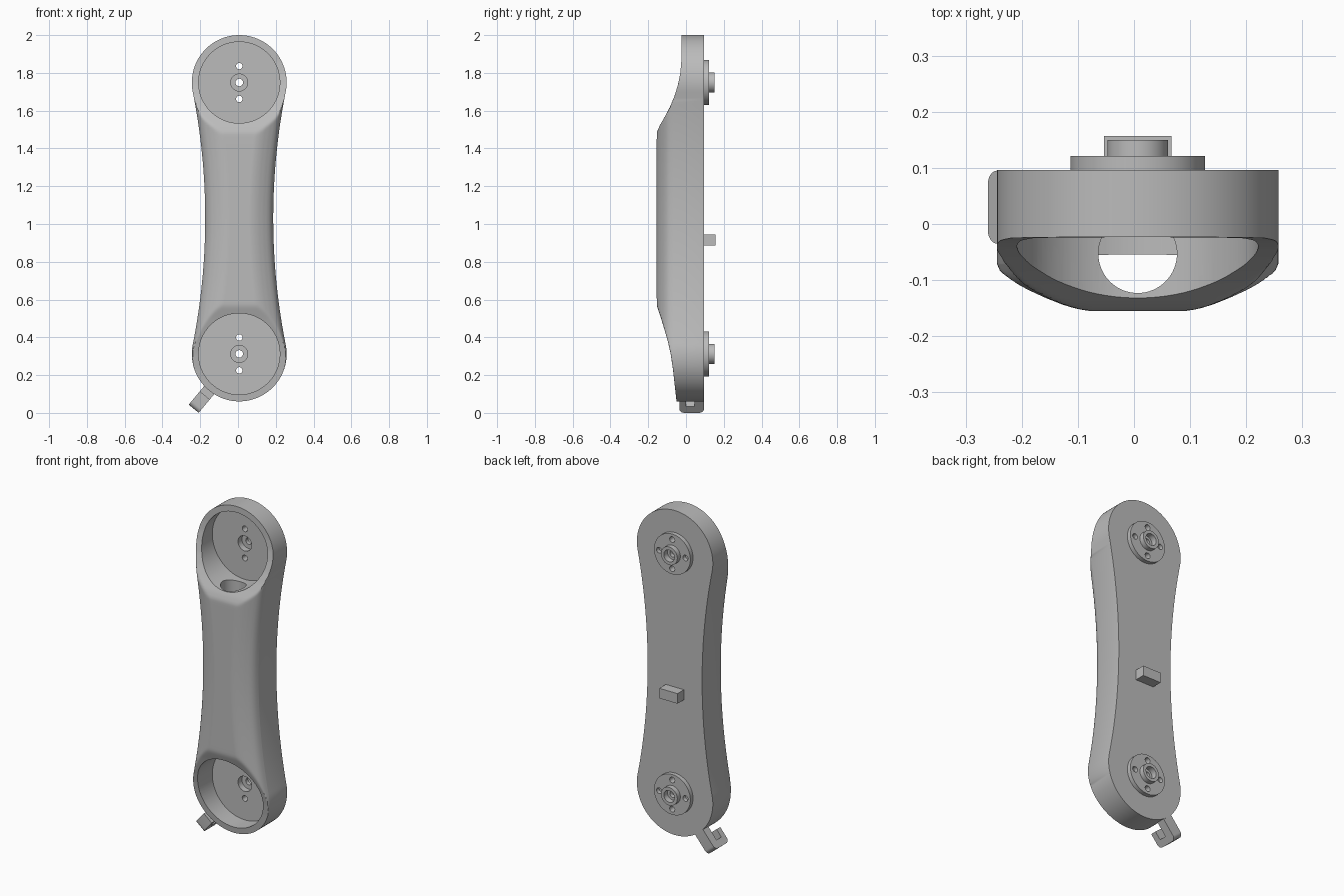
import bpy, bmesh, math
from mathutils import Matrix, Vector

if "Cube" in bpy.data.objects:
    bpy.data.objects.remove(bpy.data.objects["Cube"], do_unlink=True)

CX, R, BACK, FLOOR = 0.0065, 0.251, 0.096, 0.055
LOW, HIGH = 0.312, 1.749
MID, HALF_GAP, WAIST = (LOW + HIGH) / 2, (HIGH - LOW) / 2, 0.18
# radius of the concave side arc that is tangent to both end circles
ARC = (HALF_GAP**2 + WAIST**2 - R**2) / (2 * (R - WAIST))

grey = bpy.data.materials.new("plain grey")
grey.use_nodes = True
grey.diffuse_color = (0.5, 0.5, 0.5, 1)
grey.node_tree.nodes["Principled BSDF"].inputs["Base Color"].default_value = grey.diffuse_color


def make(name, bm):
    bm.normal_update()
    bmesh.ops.recalc_face_normals(bm, faces=bm.faces)
    mesh = bpy.data.meshes.new(name)
    bm.to_mesh(mesh)
    bm.free()
    mesh.materials.append(grey)
    obj = bpy.data.objects.new(name, mesh)
    bpy.context.collection.objects.link(obj)
    return obj


def cylinder(name, radius, start, end, sides=48):
    a, b = Vector(start), Vector(end)
    bm = bmesh.new()
    bmesh.ops.create_cone(bm, cap_ends=True, segments=sides, radius1=radius,
                          radius2=radius, depth=(b - a).length)
    turn = (b - a).to_track_quat("Z", "Y").to_matrix().to_4x4()
    bm.transform(Matrix.Translation((a + b) / 2) @ turn)
    return make(name, bm)


def rod(name, radius, z, y0, y1, dx=0, sides=48):
    return cylinder(name, radius, (CX + dx, y0, z), (CX + dx, y1, z), sides)


def cut(obj, cutters, operation="DIFFERENCE"):
    for c in cutters:
        c.hide_render = True
        mod = obj.modifiers.new("cut", "BOOLEAN")
        mod.operation, mod.solver, mod.object = operation, "EXACT", c
        bpy.context.view_layer.objects.active = obj
        bpy.ops.object.modifier_apply(modifier=mod.name)
        bpy.data.objects.remove(c, do_unlink=True)


def smooth(obj):
    bpy.ops.object.select_all(action="DESELECT")
    obj.select_set(True)
    bpy.context.view_layer.objects.active = obj
    bpy.ops.object.shade_smooth_by_angle(angle=math.radians(30))


def interp(points, v):
    for (a, fa), (b, fb) in zip(points, points[1:]):
        if v <= b:
            return fa + (fb - fa) * max(0, (v - a) / (b - a))
    return points[-1][1]


# Body: cross-sections lofted along the height
PROFILE = [(0.06, -0.05), (0.15, -0.06), (0.23, -0.069), (0.31, -0.081), (0.37, -0.094),
           (0.43, -0.111), (0.5, -0.132), (0.57, -0.156), (0.63, -0.18), (1.43, -0.18),
           (1.48, -0.157), (1.52, -0.14), (1.57, -0.111), (1.62, -0.085), (1.68, -0.06),
           (1.74, -0.042), (1.8, -0.03), (1.86, -0.025), (2, -0.023)]
SHOULDER = [(0, -0.07), (0.006, -0.087), (0.012, -0.098), (0.02, -0.108), (0.032, -0.118),
            (0.055, -0.132), (0.08, -0.144), (0.1, -0.151), (0.12, -0.155)]


def half_width(z):
    touch = HALF_GAP * ARC / (ARC + R)
    if abs(z - MID) < touch:
        return WAIST + ARC - math.sqrt(ARC**2 - (z - MID)**2)
    rise = abs(z - MID) - HALF_GAP
    return math.sqrt(max(R * R - rise * rise, 1e-8))


def front(z, inset):
    # soft maximum of the side profile and the rounded shoulder
    a, b = interp(PROFILE, z), interp(SHOULDER, inset)
    return (a + b + math.hypot(a - b, 0.003)) / 2


def body():
    cap = [R * math.sin(math.pi / 2 * i / 28) for i in range(29)]
    steps = 120
    heights = [LOW - c for c in reversed(cap)]
    heights += [LOW + (HIGH - LOW) * i / steps for i in range(1, steps)]
    heights += [HIGH + c for c in cap]
    columns = 24
    offsets = [0.14 * (i / columns)**1.6 for i in range(columns + 1)]
    bm = bmesh.new()
    rings = []
    for z in heights:
        w = half_width(z)
        scale = min(1, w / 0.16)
        inset = [w - o * scale for o in offsets]
        xs = [-x for x in inset] + [0] + inset[::-1]
        points = [(-w, BACK)] + [(x, front(z, w - abs(x))) for x in xs] + [(w, BACK)]
        rings.append([bm.verts.new((CX + x, y, z)) for x, y in points])
    for r0, r1 in zip(rings, rings[1:]):
        n = len(r0)
        for i in range(n):
            j = (i + 1) % n
            bm.faces.new((r0[i], r0[j], r1[j], r1[i]))
    bm.faces.new(rings[0])
    bm.faces.new(rings[-1])
    return make("link_body", bm)


link = body()
# Front pockets, the tunnel between them and the drilled floors
cutters = [rod("pocket_cutter", 0.215, z, -0.4, FLOOR, sides=96) for z in (LOW, HIGH)]
cutters.append(cylinder("tunnel_cutter", 0.07, (CX, -0.053, LOW), (CX, -0.053, HIGH), 64))
for z in (LOW, HIGH):
    cutters.append(rod("counterbore_cutter", 0.045, z, 0, 0.2))
    for dz in (-0.087, 0.087):
        cutters.append(rod("screw_cutter", 0.017, z + dz, 0, 0.2, sides=24))
cut(link, cutters)
smooth(link)

# Rear joints: a drilled flange with a hollow hub at each end
for end, z in (("lower", LOW), ("upper", HIGH)):
    flange = rod(end + "_flange", 0.12, z, BACK - 0.004, 0.121, sides=64)
    cut(flange, [rod("hub_join", 0.054, z, BACK - 0.002, 0.15)], "UNION")
    holes = [rod("bore_cutter", 0.02, z, 0, 0.3, sides=24),
             rod("hub_cutter", 0.035, z, 0.115, 0.3)]
    for k in range(4):
        a = k * math.pi / 2
        holes.append(rod("bolt_cutter", 0.017, z + 0.087 * math.sin(a), 0, 0.3,
                         0.087 * math.cos(a), 24))
    cut(flange, holes)
    smooth(flange)

# Rear stop block
bm = bmesh.new()
bmesh.ops.create_cube(bm, size=1)
bm.transform(Matrix.Translation((CX, 0.125, 0.915)) @ Matrix.Diagonal((0.12, 0.064, 0.06, 1)))
make("stop_block", bm)

# Cable hook: a rounded J profile (radial distance, depth) given a width
out = Vector((-0.639, 0, -0.769)).normalized()
across = Vector((-out.z, 0, out.x))
IN, OUT, Y0, Y1, ROUND = 0.235, 0.377, -0.035, 0.095, 0.025
outline = [(IN, Y1)]
for cy, start in ((Y1 - ROUND, math.pi / 2), (Y0 + ROUND, 0)):
    for k in range(7):
        a = start - k * math.pi / 12
        outline.append((OUT - ROUND + ROUND * math.cos(a), cy + ROUND * math.sin(a)))
outline += [(0.285, Y0), (0.285, 0), (0.335, 0), (0.335, 0.045), (IN, 0.045)]
bm = bmesh.new()
sides = []
for s in (-0.034, 0.034):
    sides.append([bm.verts.new(Vector((CX, y, LOW)) + out * r + across * s) for r, y in outline])
for ring in sides:
    bm.faces.new(ring)
for i in range(len(outline)):
    j = (i + 1) % len(outline)
    bm.faces.new((sides[0][i], sides[0][j], sides[1][j], sides[1][i]))
smooth(make("cable_hook", bm))
